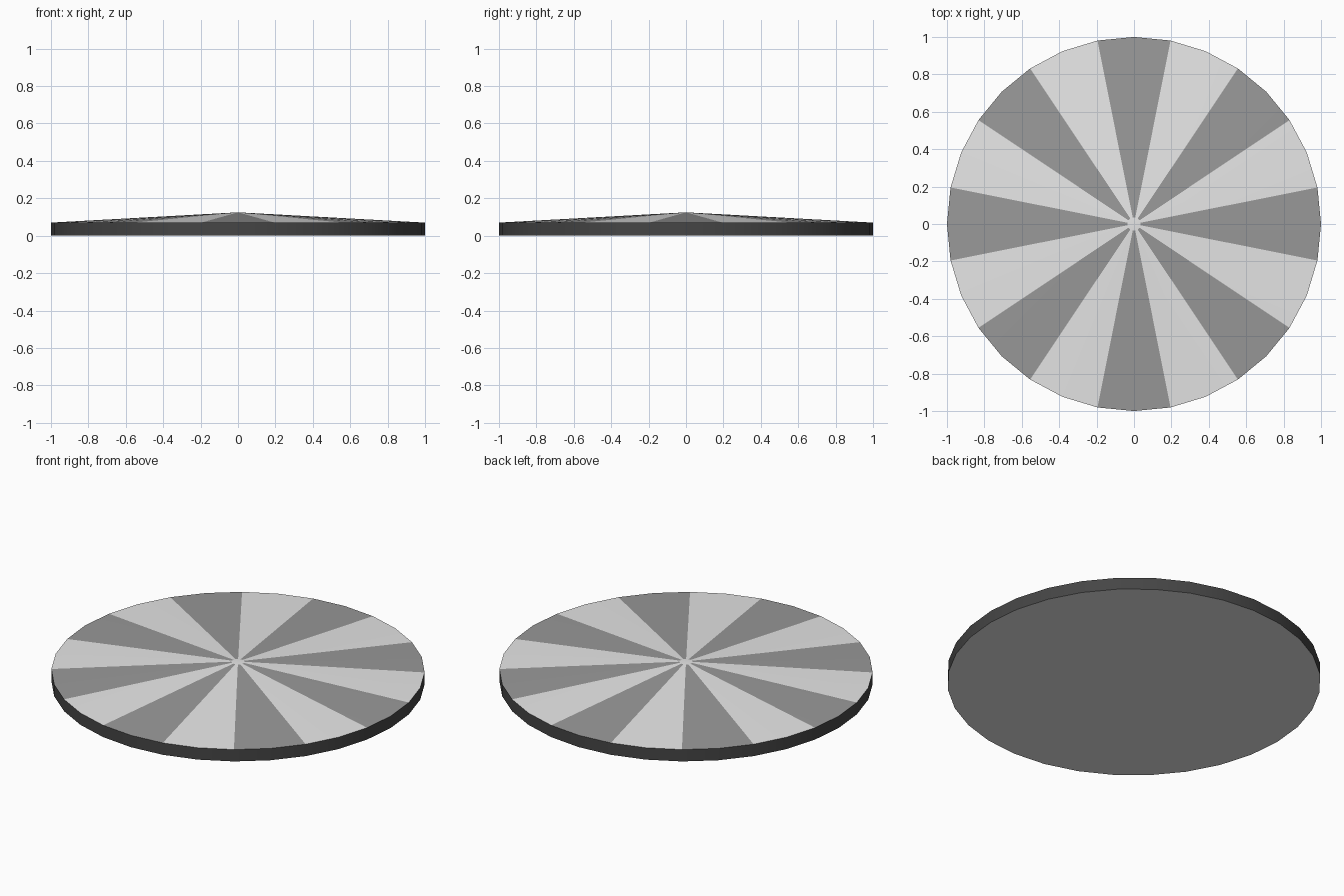
import bpy, bmesh, math

if "Cube" in bpy.data.objects:
    bpy.data.objects.remove(bpy.data.objects["Cube"])

SIDES = 32
RIM_Z, PEAK_Z = 0.07, 0.125
HUB_R = 0.035


def material(name, v):
    m = bpy.data.materials.new(name)
    m.diffuse_color = (v, v, v, 1)
    m.use_nodes = True
    m.node_tree.nodes["Principled BSDF"].inputs["Base Color"].default_value = m.diffuse_color
    return m


dark = material("mid grey", 0.32)
light = material("light grey", 0.8)
edge = material("charcoal", 0.06)


def ring(bm, r, z):
    return [bm.verts.new((r * math.cos(2 * math.pi * i / SIDES),
                          r * math.sin(2 * math.pi * i / SIDES), z))
            for i in range(SIDES)]


bm = bmesh.new()
bottom = ring(bm, 1, 0)
rim = ring(bm, 1, RIM_Z)
hub = ring(bm, HUB_R, PEAK_Z - (PEAK_Z - RIM_Z) * HUB_R)
peak = bm.verts.new((0, 0, PEAK_Z))

# Flat light underside
bm.faces.new(bottom[::-1]).material_index = 1
for i in range(SIDES):
    j = (i + 1) % SIDES
    # Rim band
    bm.faces.new((bottom[i], bottom[j], rim[j], rim[i])).material_index = 2
    # Conical top, two facets per stripe, dark stripes centred on the axes
    stripe = ((i + 1) // 2) % 2
    bm.faces.new((rim[i], rim[j], hub[j], hub[i])).material_index = stripe
    # Small light hub
    bm.faces.new((hub[i], hub[j], peak)).material_index = 1

mesh = bpy.data.meshes.new("striped_disc")
bm.to_mesh(mesh)
bm.free()
for m in (dark, light, edge):
    mesh.materials.append(m)
obj = bpy.data.objects.new("striped_disc", mesh)
bpy.context.collection.objects.link(obj)

# Smooth around the rim and cone, sharp where they meet
bpy.context.view_layer.objects.active = obj
obj.select_set(True)
bpy.ops.object.shade_smooth_by_angle(angle=math.radians(30))
